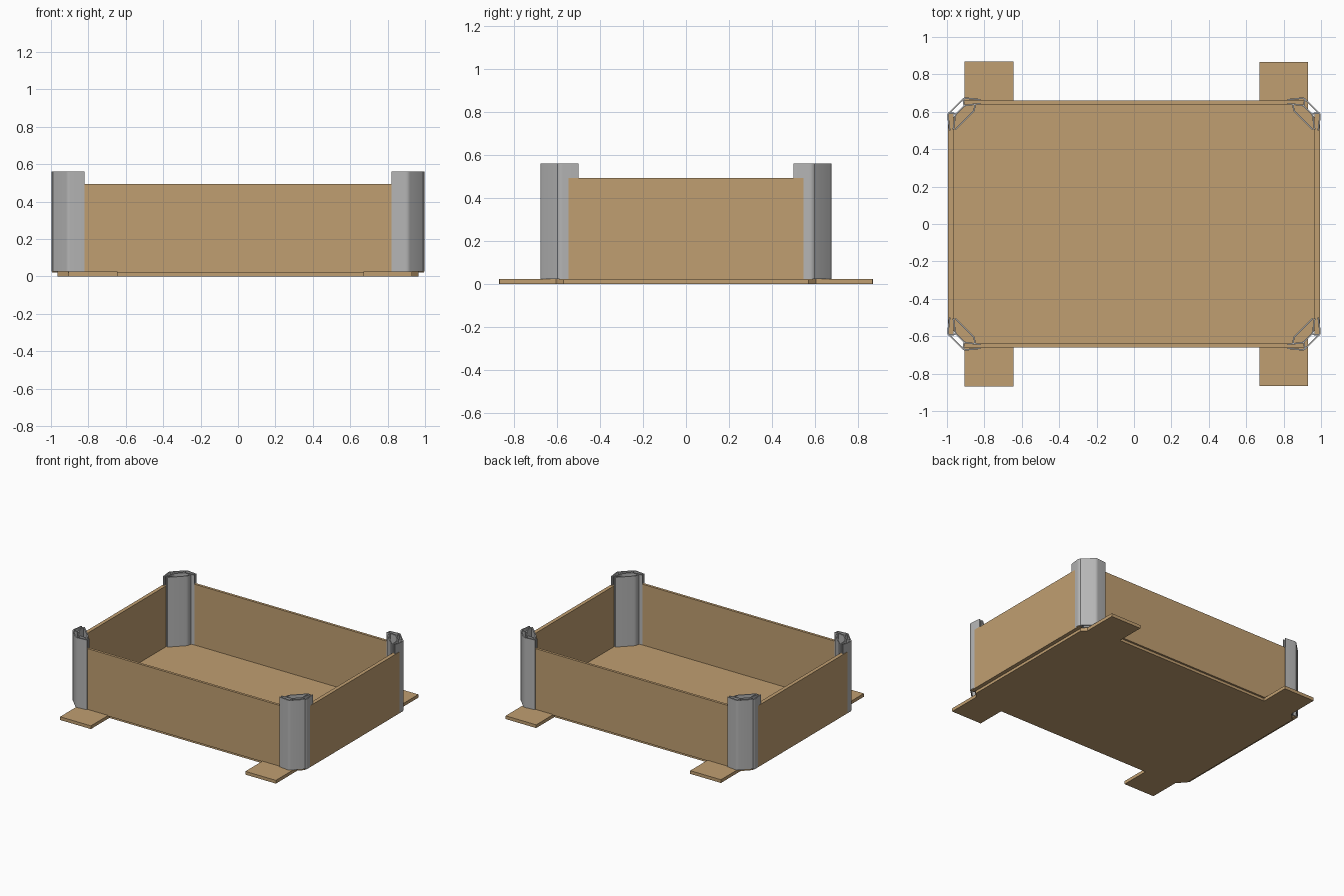
import bpy, bmesh
from mathutils import Vector

if "Cube" in bpy.data.objects:
    bpy.data.objects.remove(bpy.data.objects["Cube"])


def material(name, rgb):
    m = bpy.data.materials.new(name)
    m.diffuse_color = (*rgb, 1)
    m.use_nodes = True
    m.node_tree.nodes["Principled BSDF"].inputs["Base Color"].default_value = m.diffuse_color
    return m


WOOD = material("tan_wood", (0.53, 0.345, 0.165))
METAL = material("grey_metal", (0.46, 0.46, 0.46))


def extrude(name, outlines, z0, z1, mat):
    """Extrude closed 2D outlines from z0 to z1 into one object."""
    bm = bmesh.new()
    for pts in outlines:
        low = [bm.verts.new((x, y, z0)) for x, y in pts]
        top = [bm.verts.new((x, y, z1)) for x, y in pts]
        bm.faces.new(low[::-1])
        bm.faces.new(top)
        n = len(pts)
        for i in range(n):
            j = (i + 1) % n
            bm.faces.new((low[i], low[j], top[j], top[i]))
    bmesh.ops.recalc_face_normals(bm, faces=bm.faces)
    me = bpy.data.meshes.new(name)
    bm.to_mesh(me)
    bm.free()
    me.materials.append(mat)
    ob = bpy.data.objects.new(name, me)
    bpy.context.collection.objects.link(ob)
    return ob


def rect(x0, x1, y0, y1):
    return [(x0, y0), (x1, y0), (x1, y1), (x0, y1)]


def rounded(path, r):
    """Replace each inner bend with a short curve."""
    p = [Vector(a) for a in path]
    out = [p[0]]
    for a, b, c in zip(p, p[1:], p[2:]):
        s = b + (a - b).normalized() * r
        e = b + (c - b).normalized() * r
        for k in range(4):
            t = k / 3
            out.append(s * (1 - t) ** 2 + b * 2 * t * (1 - t) + e * t * t)
    return out + [p[-1]]


def strip(path, t=0.008, r=0.012):
    """Closed outline of a bent sheet with thickness t around a path."""
    p = rounded(path, r) if len(path) > 2 else [Vector(a) for a in path]
    left, right = [], []
    for i, a in enumerate(p):
        d = (p[min(i + 1, len(p) - 1)] - p[max(i - 1, 0)]).normalized()
        n = Vector((-d.y, d.x)) * t / 2
        left.append(tuple(a + n))
        right.append(tuple(a - n))
    return left + right[::-1]


# Base board with chamfered corners and four tabs
back = [(0.965, 0.57), (0.93, 0.605), (0.93, 0.867), (0.67, 0.867),
        (0.67, 0.645), (-0.645, 0.645), (-0.645, 0.87), (-0.907, 0.87),
        (-0.907, 0.63), (-0.965, 0.57)]
base = back + [(x, -y) for x, y in reversed(back)]
extrude("base_board", [base], 0.0, 0.025, WOOD)

# Wall panels
for s, side in ((-1, "front"), (1, "back")):
    extrude(side + "_wall", [rect(-0.908, 0.908, s * 0.64, s * 0.66)], 0.02, 0.493, WOOD)
for s, side in ((-1, "left"), (1, "right")):
    extrude(side + "_wall", [rect(s * 0.966, s * 0.995, -0.588, 0.588)], 0.02, 0.493, WOOD)

# Corner post section: outer shell, inner channel, inner panel, wall stops
sheets = [
    [(0.82, 0.664), (0.908, 0.674), (0.996, 0.586), (0.985, 0.50)],
    [(0.82, 0.644), (0.905, 0.634), (0.955, 0.584), (0.966, 0.505)],
    [(0.85, 0.638), (0.855, 0.605), (0.92, 0.54), (0.957, 0.505)],
    [(0.908, 0.634), (0.914, 0.670)],
    [(0.955, 0.590), (0.992, 0.594)],
]
for sx, nx in ((-1, "left"), (1, "right")):
    for sy, ny in ((-1, "front"), (1, "back")):
        section = [[(sx * x, sy * y) for x, y in strip(p)] for p in sheets]
        post = extrude(f"{ny}_{nx}_corner_post", section, 0.025, 0.562, METAL)
        bpy.ops.object.select_all(action='DESELECT')
        post.select_set(True)
        bpy.context.view_layer.objects.active = post
        bpy.ops.object.shade_smooth_by_angle(angle=0.6)
